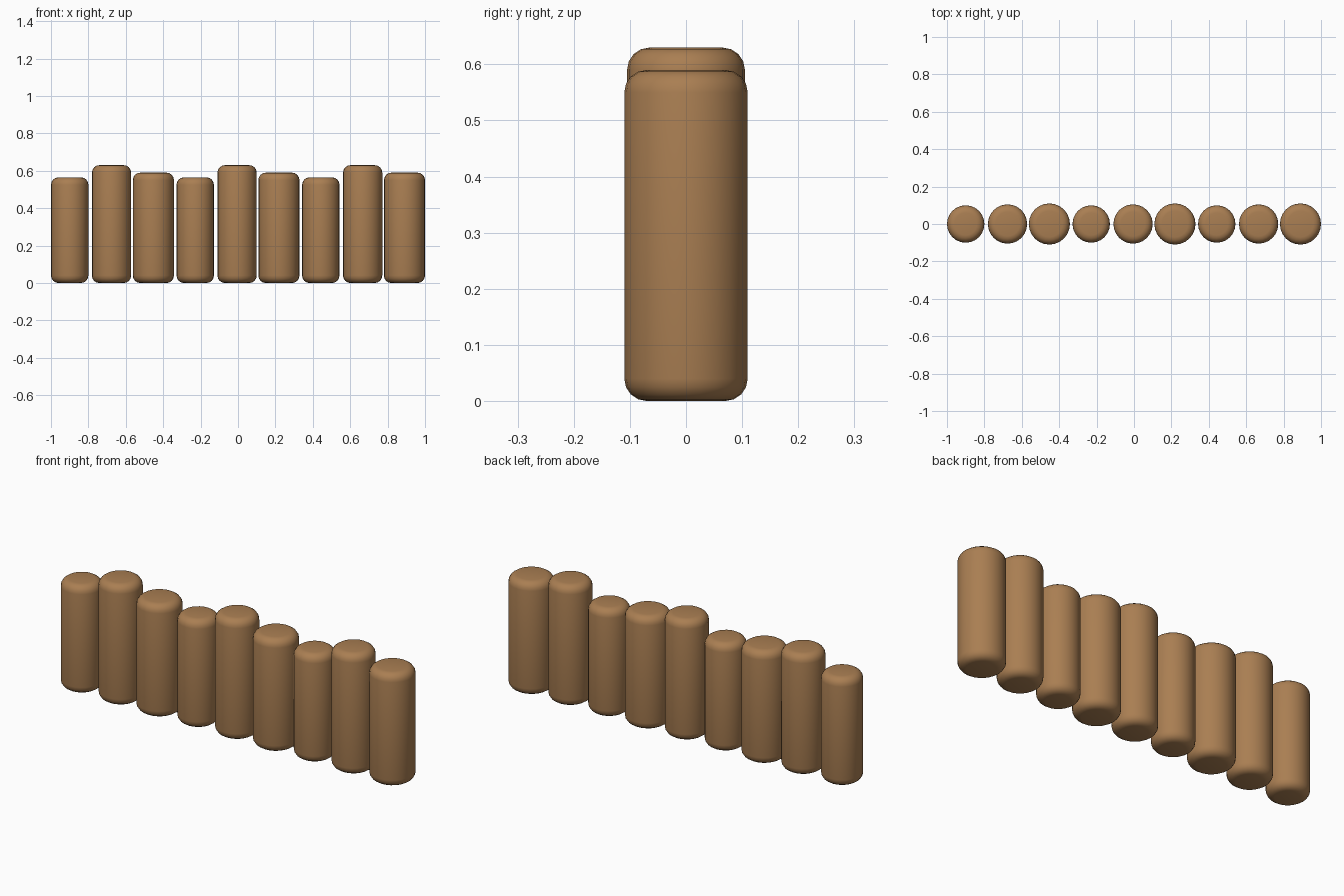
import bpy, bmesh, math

if "Cube" in bpy.data.objects:
    bpy.data.objects.remove(bpy.data.objects["Cube"])

wood = bpy.data.materials.new("warm brown wood")
wood.diffuse_color = (0.40, 0.21, 0.085, 1)
wood.use_nodes = True
wood.node_tree.nodes["Principled BSDF"].inputs["Base Color"].default_value = wood.diffuse_color

SIDES = 24
BEVEL = 0.04


def log(name, x, radius, height):
    # Upright post with rounded rims, built by lofting rings of a profile
    arc = [math.radians(a) for a in (0, 22.5, 45, 67.5, 90)]
    core = radius - BEVEL
    profile = [(core + BEVEL * math.sin(a), BEVEL * (1 - math.cos(a))) for a in arc]
    profile += [(r, height - z) for r, z in reversed(profile)]
    bm = bmesh.new()
    rings = []
    for r, z in profile:
        rings.append([bm.verts.new((r * math.cos(2 * math.pi * k / SIDES),
                                    r * math.sin(2 * math.pi * k / SIDES), z))
                      for k in range(SIDES)])
    for lo, hi in zip(rings, rings[1:]):
        for k in range(SIDES):
            n = (k + 1) % SIDES
            bm.faces.new((lo[k], lo[n], hi[n], hi[k]))
    bm.faces.new(list(reversed(rings[0])))
    bm.faces.new(rings[-1])
    for f in bm.faces:
        f.smooth = True
    mesh = bpy.data.meshes.new(name)
    bm.to_mesh(mesh)
    bm.free()
    mesh.materials.append(wood)
    obj = bpy.data.objects.new(name, mesh)
    obj.location.x = x
    bpy.context.collection.objects.link(obj)


# Row of nine logs cycling through three sizes
sizes = [(0.10, 0.565), (0.105, 0.63), (0.11, 0.59)]
for i in range(9):
    radius, height = sizes[i % 3]
    log(f"log_{i + 1}", -0.90 + 0.22375 * i, radius, height)
